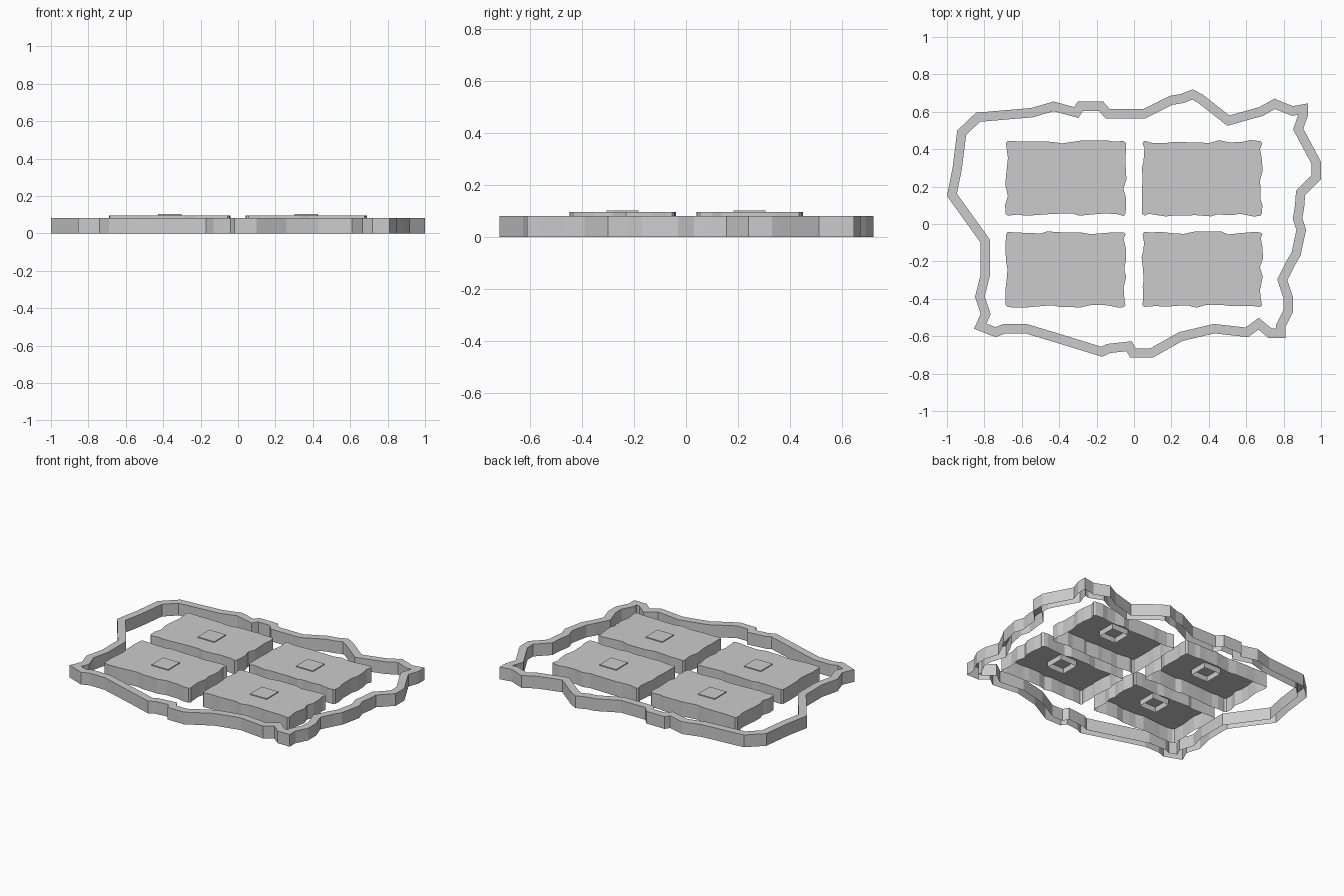
import bpy, random
from mathutils import Vector

if "Cube" in bpy.data.objects:
    bpy.data.objects.remove(bpy.data.objects["Cube"])

random.seed(4)


def make_object(name, verts, faces):
    mesh = bpy.data.meshes.new(name)
    mesh.from_pydata(verts, [], faces)
    mesh.update()
    obj = bpy.data.objects.new(name, mesh)
    bpy.context.collection.objects.link(obj)
    return obj


def open_block(name, outline, z0, z1):
    """Counter-clockwise outline raised to a capped shell, open underneath."""
    n = len(outline)
    verts = [(x, y, z0) for x, y in outline] + [(x, y, z1) for x, y in outline]
    faces = [(i, (i + 1) % n, n + (i + 1) % n, n + i) for i in range(n)]
    return make_object(name, verts, faces + [tuple(range(n, 2 * n))])


def inset(points, t):
    """Mitred inward offset of a clockwise outline."""
    out, n = [], len(points)
    for i, p in enumerate(points):
        a = (p - points[i - 1]).normalized()
        b = (points[(i + 1) % n] - p).normalized()
        na, nb = Vector((a.y, -a.x)), Vector((b.y, -b.x))
        out.append(p + (na + nb) * t / max(1 + na.dot(nb), 0.7))
    return out


def rough_rectangle(cx, cy, w, h):
    """Counter-clockwise rectangle with weathered edges."""
    corners = [(-w/2, -h/2), (w/2, -h/2), (w/2, h/2), (-w/2, h/2)]
    pts = []
    for k in range(4):
        a, b = Vector(corners[k]), Vector(corners[(k + 1) % 4])
        d = (b - a).normalized()
        inward = Vector((-d.y, d.x))
        steps = 11 if k % 2 == 0 else 8
        pts.append(a + d * 0.015 + inward * 0.006)
        for i in range(1, steps):
            f = (i + random.uniform(-0.3, 0.3)) / steps
            pts.append(a.lerp(b, f) + inward * random.uniform(0, 0.018))
        pts.append(b - d * 0.015 + inward * 0.004)
    return [(p.x + cx, p.y + cy) for p in pts]


# Irregular surrounding wall, open underneath
outer = [Vector(p) for p in [
    (-1, .15), (-.97, .30), (-.945, .50), (-.845, .595), (-.55, .62),
    (-.43, .655), (-.32, .625), (-.30, .655), (-.165, .655), (-.13, .615),
    (.05, .615), (.19, .685), (.25, .695), (.315, .72), (.37, .69),
    (.51, .58), (.67, .625), (.75, .67), (.85, .63), (.93, .645),
    (.93, .58), (.905, .51), (.98, .37), (1, .33), (1, .24),
    (.915, .155), (.91, .09), (.90, .03), (.92, -.03), (.89, -.17),
    (.86, -.22), (.82, -.30), (.85, -.39), (.85, -.47), (.81, -.55),
    (.81, -.61), (.72, -.61), (.665, -.565), (.61, -.605), (.43, -.585),
    (.26, -.625), (.10, -.715), (-.02, -.715), (-.04, -.68), (-.13, -.69),
    (-.17, -.71), (-.43, -.63), (-.58, -.585), (-.69, -.585), (-.74, -.605),
    (-.855, -.56), (-.82, -.48), (-.85, -.39), (-.82, -.27), (-.82, -.10)]]
inner = inset(outer, 0.05)
n, H = len(outer), 0.082
verts = [(p.x, p.y, z) for loop, z in
         ((outer, 0), (outer, H), (inner, H), (inner, 0)) for p in loop]
faces = [(r * n + (i + 1) % n, r * n + i, (r + 1) * n + i, (r + 1) * n + (i + 1) % n)
         for r in range(3) for i in range(n)]
make_object("boundary_wall", verts, faces)

# Four weathered slabs, each with a small square cap
for sx, side in ((-1, "left"), (1, "right")):
    for sy, row in ((-1, "front"), (1, "back")):
        cx, cy = 0.365 * sx, 0.244 * sy
        open_block(f"slab_{row}_{side}", rough_rectangle(cx, cy, 0.65, 0.41), 0, 0.097)
        r = 0.062
        square = [(cx - r, cy - r), (cx + r, cy - r), (cx + r, cy + r), (cx - r, cy + r)]
        open_block(f"cap_{row}_{side}", square, 0.06, 0.103)
